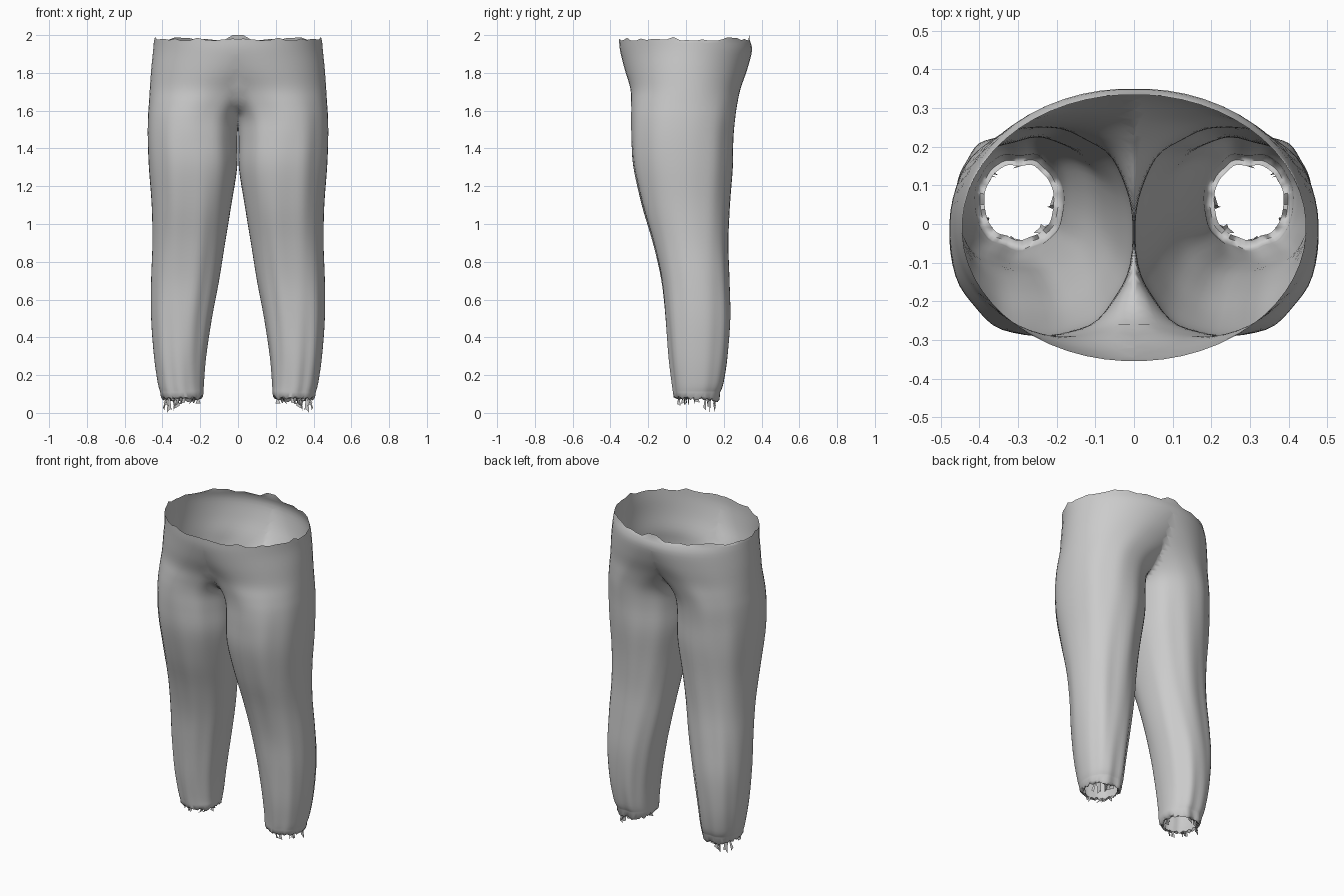
import bpy, bmesh, math, random
from mathutils import Vector

random.seed(4)
if "Cube" in bpy.data.objects:
    bpy.data.objects.remove(bpy.data.objects["Cube"])

# One cloth colour
cloth = bpy.data.materials.new("grey cloth")
cloth.use_nodes = True
cloth.diffuse_color = (0.6, 0.6, 0.6, 1)
cloth.node_tree.nodes["Principled BSDF"].inputs["Base Color"].default_value = (0.6, 0.6, 0.6, 1)

# Tailoring profile: height, outer x, inner x, front y, back y
PROFILE = [
    (1.98, .445, -.44, -.355, .335), (1.92, .45, -.42, -.35, .35),
    (1.82, .46, -.32, -.325, .325), (1.72, .467, -.18, -.295, .29),
    (1.64, .472, -.07, -.29, .272), (1.56, .477, -.01, -.29, .26),
    (1.45, .478, .003, -.29, .25), (1.3, .472, .004, -.28, .245),
    (1.1, .457, .035, -.235, .228), (.9, .453, .068, -.175, .22),
    (.7, .46, .1, -.13, .228), (.5, .46, .138, -.108, .235),
    (.3, .445, .168, -.09, .222), (.16, .425, .18, -.072, .2),
    (.11, .412, .182, -.065, .182),
]
COLS = 56
STEPS = 4


def spline(a, b, c, d, t):
    """Smooth curve through b and c."""
    return b + .5 * t * (c - a + t * (2*a - 5*b + 4*c - d + t * (3*(b - c) + d - a)))


def smooth_rows():
    keys = [Vector(k) for k in PROFILE]
    last = len(keys) - 1
    for i in range(last):
        for s in range(STEPS):
            yield spline(keys[max(i-1, 0)], keys[i], keys[i+1],
                         keys[min(i+2, last)], s / STEPS)
    yield keys[last]


def mound(z):
    """Front centre line of the panel above the crotch."""
    t = max(0, min(1, (z - 1.59) / .39))
    return -.12 - .235 * t ** .35


def section(row, power=.9, folds=.005):
    z, xo, xi, yf, yb = row
    cx, rx, cy, ry = (xo + xi) / 2, (xo - xi) / 2, (yf + yb) / 2, (yb - yf) / 2
    points = []
    leg = max(0, min(1, (1.9 - z) / .5))
    for i in range(COLS):
        a = math.tau * (i + .5) / COLS
        c, s = math.cos(a), math.sin(a)
        p = 1 + (power - 1) * leg
        fold = 1 + folds / rx * leg * (math.sin(7*a + 2.5*z) * .6 + math.sin(11*a - 4*z) * .4) * abs(s)
        x = cx + rx * math.copysign(abs(c) ** p, c) * fold
        y = cy + ry * math.copysign(abs(s) ** p, s) * fold
        if y < -.05 and 1.59 < z < 1.97:
            y = min(y, mound(z) + 2.2 * x * x)
        points.append(Vector((x, y, z)))
    return points


bm = bmesh.new()
rings = []
for index, row in enumerate(smooth_rows()):
    points = section(row)
    if index == 0:                       # uneven waist edge
        for p in points:
            p.z += random.uniform(-.012, .01)
            if abs(p.x) < .03 and p.y > 0:
                p.z = 2.0
    rings.append([bm.verts.new(p) for p in points])

# Rolled cuff that turns inward under the hem
centre = Vector((.298, .055, 0))
for scale, z in ((.97, .088), (.88, .074), (.78, .08)):
    ring = []
    for v in rings[len(PROFILE) * STEPS - STEPS]:
        p = centre + (v.co - centre) * scale
        p.z = z + random.uniform(-.008, .008) - .12 * max(0, p.y - .08)
        ring.append(bm.verts.new(p))
    rings.append(ring)

for upper, lower in zip(rings, rings[1:]):
    for i in range(COLS):
        j = (i + 1) % COLS
        bm.faces.new((upper[j], upper[i], lower[i], lower[j]))

# Torn scraps hanging from the cuff
edge = rings[-1]
for start, count, drop in ((3, 4, .065), (9, 3, .055), (13, 2, .035), (27, 2, .03),
                           (33, 3, .03), (41, 3, .045), (49, 3, .04)):
    tops = [edge[(start + k) % COLS] for k in range(count + 1)]
    for k in range(count):
        a, b = tops[k].co, tops[k + 1].co
        low = [bm.verts.new(Vector((q.x + random.uniform(-.01, .02),
                                    q.y + random.uniform(-.01, .01),
                                    max(0, q.z - drop * random.uniform(.5, 1.1))))) for q in (a, b)]
        if start == 3 and k == 2:
            low[0].co.z = 0
        bm.faces.new((tops[k + 1], tops[k], low[0], low[1]))

# Trim at the centre seam
bmesh.ops.bisect_plane(bm, geom=bm.verts[:] + bm.edges[:] + bm.faces[:], dist=1e-5,
                       plane_co=(0, 0, 0), plane_no=(1, 0, 0), clear_inner=True)
mesh = bpy.data.meshes.new("trousers")
bm.to_mesh(mesh)
bm.free()
mesh.materials.append(cloth)
trousers = bpy.data.objects.new("trousers", mesh)
bpy.context.collection.objects.link(trousers)

# The other half
mirror = trousers.modifiers.new("other_half", 'MIRROR')
mirror.use_clip = True
mirror.merge_threshold = .001

bpy.context.view_layer.objects.active = trousers
trousers.select_set(True)
bpy.ops.object.shade_smooth_by_angle(angle=math.radians(60))
